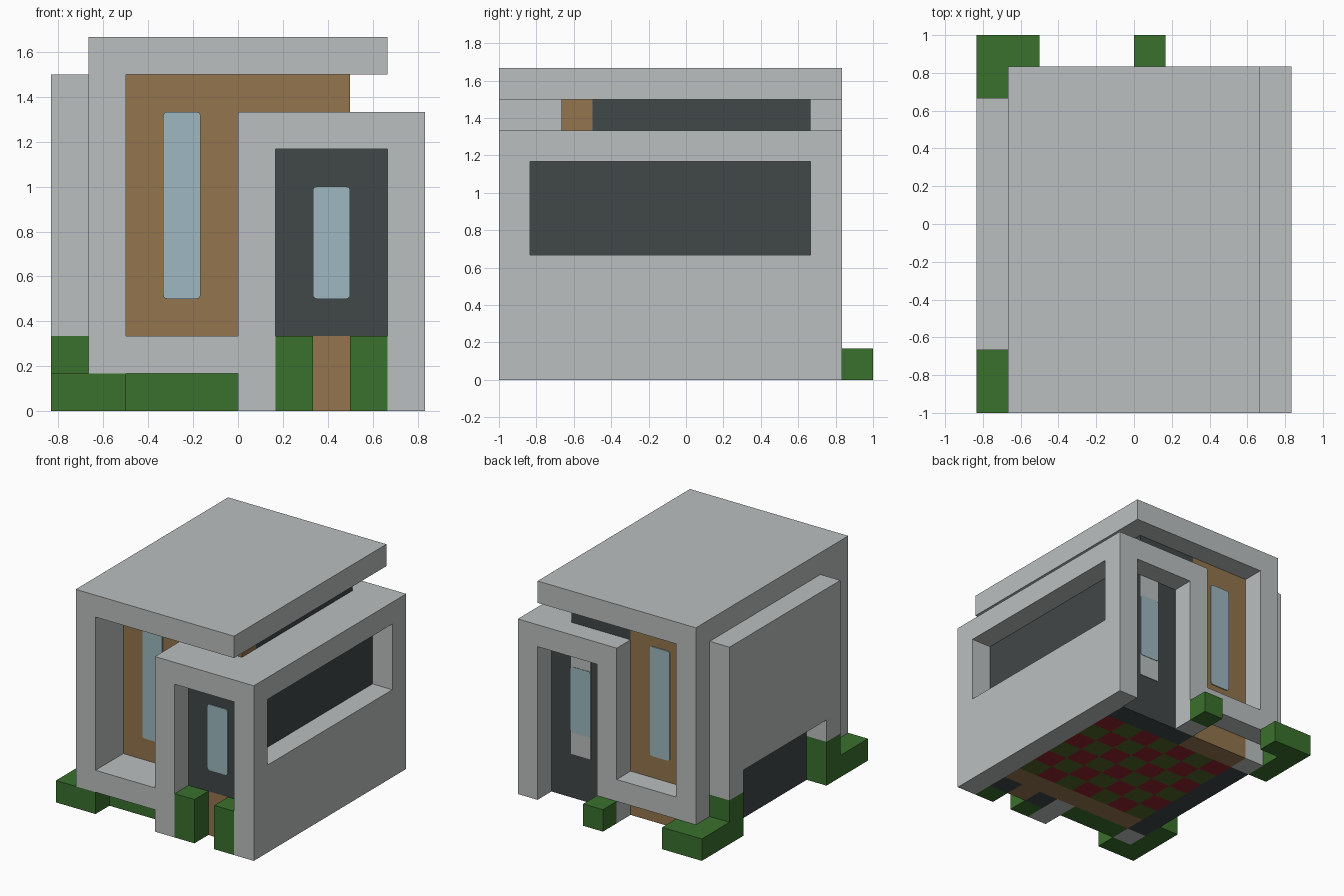
import bpy, bmesh
from mathutils import Vector

if "Cube" in bpy.data.objects:
    bpy.data.objects.remove(bpy.data.objects["Cube"])

U = 1 / 6                      # one grid cell of the house
ORIGIN = Vector((-5, -6, 0))   # grid corner relative to the centre


def make_material(name, rgb):
    m = bpy.data.materials.new(name)
    m.use_nodes = True
    m.diffuse_color = (*rgb, 1)
    m.node_tree.nodes["Principled BSDF"].inputs["Base Color"].default_value = (*rgb, 1)
    return m


CONCRETE = make_material("pale_concrete", (0.497, 0.521, 0.521))
WOOD = make_material("brown_wood", (0.287, 0.178, 0.074))
SLATE = make_material("dark_slate", (0.053, 0.063, 0.063))
GLASS = make_material("blue_glass", (0.337, 0.479, 0.527))
LEAF = make_material("green_leaf", (0.042, 0.162, 0.026))
RED = make_material("carpet_red", (0.28, 0.017, 0.024))
OLIVE = make_material("carpet_olive", (0.085, 0.13, 0.022))


def finish(name, bm, mats):
    mesh = bpy.data.meshes.new(name)
    bm.to_mesh(mesh)
    bm.free()
    for m in mats:
        mesh.materials.append(m)
    obj = bpy.data.objects.new(name, mesh)
    bpy.context.collection.objects.link(obj)
    return obj


def box(name, mat, lo, hi, radius=0):
    """Box between two grid corners; radius rounds the corners seen from the front."""
    bm = bmesh.new()
    bmesh.ops.create_cube(bm, size=1)
    lo, hi = Vector(lo), Vector(hi)
    for v in bm.verts:
        v.co = ((lo + hi) / 2 + v.co * (hi - lo) + ORIGIN) * U
    if radius:
        edges = [e for e in bm.edges if abs((e.verts[0].co - e.verts[1].co).normalized().y) > 0.9]
        bmesh.ops.bevel(bm, geom=edges, offset=radius, segments=3, profile=0.5, affect='EDGES')
    return finish(name, bm, [mat])


# Roof and the tall left frame
box("roof_slab", CONCRETE, (1, 0, 9), (9, 11, 10))
box("left_front_post", CONCRETE, (1, 0, 1), (2, 2, 9))
box("left_back_post", CONCRETE, (1, 10, 1), (2, 11, 9))
box("left_inner_wall", CONCRETE, (1, 2, 3), (2, 10, 9))
box("left_front_footing", CONCRETE, (1, 1, 0), (2, 2, 1))
box("left_back_footing", CONCRETE, (1, 9, 0), (2, 10, 3))
box("left_base", SLATE, (1, 2, 0), (2, 9, 3))
box("front_sill", CONCRETE, (2, 0, 1), (5, 2, 2))
box("back_sill", CONCRETE, (2, 10, 1), (5, 11, 2))

# Outer left wall on two short legs
box("left_outer_wall", CONCRETE, (0, 2, 3), (1, 10, 9))
for side, y in (("front", 2), ("back", 9)):
    box(f"left_wall_{side}_leg", CONCRETE, (0, y, 2), (1, y + 1, 3))

# Lower right volume with the long side window recess
box("right_roof", CONCRETE, (5, 0, 7), (10, 11, 8))
box("front_jamb", CONCRETE, (5, 0, 0), (6, 2, 7))
box("back_jamb", CONCRETE, (5, 10, 0), (6, 11, 7))
box("right_wall_lower", CONCRETE, (9, 0, 0), (10, 11, 4))
for side, y in (("front", 0), ("back", 10)):
    box(f"right_wall_{side}_pier", CONCRETE, (9, y, 4), (10, y + 1, 7))

# Wooden walls and door
box("front_wood_wall", WOOD, (2, 2, 0), (5, 3, 9))
box("front_wood_wall_inner", WOOD, (5, 2, 0), (8, 3, 7))
box("front_wood_corner", WOOD, (8, 2, 0), (9, 3, 4))
box("front_wood_clerestory", WOOD, (5, 2, 8), (8, 3, 9))
box("back_wood_wall", WOOD, (2, 9, 0), (5, 10, 9))
box("front_door", WOOD, (7, 1, 0), (8, 2, 2))

# Slate panels and core
FLOOR = 0.03
box("entry_panel", SLATE, (6, 1, 2), (9, 2, 7))
box("entry_panel_left", SLATE, (6, 1, 0), (7, 2, 2))
box("entry_panel_right", SLATE, (8, 1, 0), (9, 2, 2))
box("side_panel_corner", SLATE, (8, 2, 4), (9, 3, 7))
box("back_panel", SLATE, (5, 9, 0), (9, 10, 7))
box("back_clerestory", SLATE, (5, 9, 8), (8, 10, 9))
box("left_core", SLATE, (2, 3, FLOOR), (5, 9, 9))
box("right_core", SLATE, (5, 3, FLOOR), (9, 9, 7))
box("side_clerestory", SLATE, (5, 3, 8), (8, 9, 9))

# Checkered floor
bm = bmesh.new()
for x in range(2, 9):
    for y in range(3, 9):
        corners = [(x, y), (x, y + 1), (x + 1, y + 1), (x + 1, y)]
        face = bm.faces.new([bm.verts.new((Vector((a, b, 0)) + ORIGIN) * U) for a, b in corners])
        face.material_index = (x + y) % 2
bmesh.ops.remove_doubles(bm, verts=bm.verts, dist=0.001)
finish("checkered_floor", bm, [RED, OLIVE])

# Window panes, with a pale surround on the rear door panel
T = 0.045
box("back_window_surround", CONCRETE, (7, 10, 2), (8, 10 + T / 2, 7))
box("tall_front_window", GLASS, (3, 2 - T, 3), (4, 2, 8), 0.018)
box("tall_back_window", GLASS, (3, 10, 3), (4, 10 + T, 8), 0.018)
box("entry_window", GLASS, (7, 1 - T, 3), (8, 1, 6), 0.018)
box("back_window", GLASS, (7, 10, 3), (8, 10 + T, 6), 0.018)

# Hedges and bushes
box("front_corner_hedge", LEAF, (0, 0, 0), (2, 1, 1))
box("front_side_hedge", LEAF, (0, 1, 0), (1, 3, 1))
box("front_tall_hedge", LEAF, (0, 2, 1), (1, 3, 2))
box("front_hedge", LEAF, (2, 1, 0), (5, 2, 1))
box("back_corner_hedge", LEAF, (0, 11, 0), (2, 12, 1))
box("back_side_hedge", LEAF, (0, 9, 0), (1, 11, 1))
box("back_tall_hedge", LEAF, (0, 9, 1), (1, 10, 2))
box("back_bush", LEAF, (5, 11, 0), (6, 12, 1))
for side, x in (("left", 6), ("right", 8)):
    box(f"door_bush_{side}", LEAF, (x, 0, 0), (x + 1, 1, 2))
